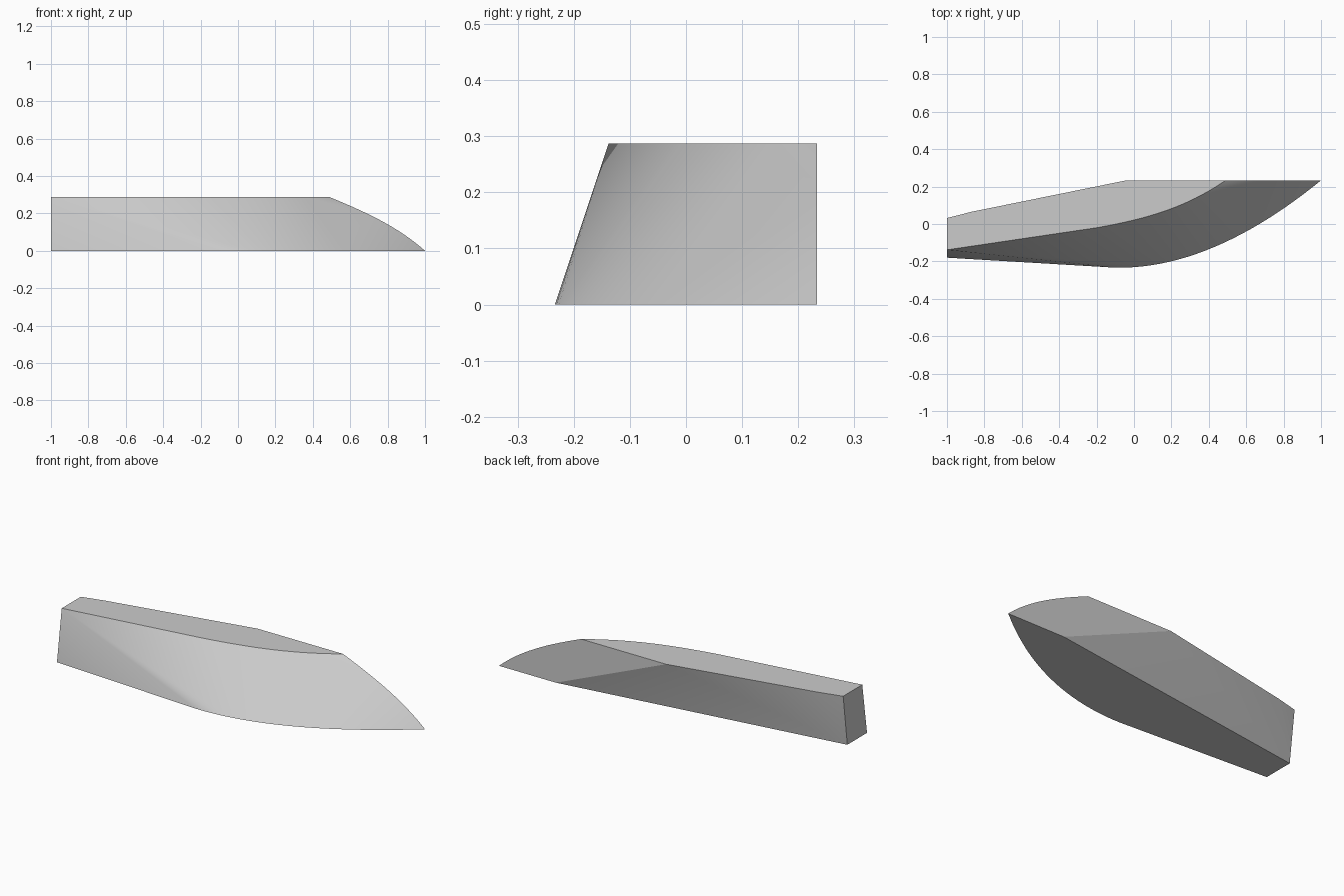
import bpy, bmesh, math
from mathutils import Vector
from mathutils.geometry import interpolate_bezier

if "Cube" in bpy.data.objects:
    bpy.data.objects.remove(bpy.data.objects["Cube"])

TOP = 0.287
BACK = 0.2335


def curve(pts, n):
    return interpolate_bezier(*[Vector(p) for p in pts], n)


# Lower outline: straight run, then swept front curve to the tip
points = [Vector(p) for p in [(-1, -0.18, 0), (-0.31, -0.219, 0),
                              (-1, -0.005, 0), (0.645, BACK, 0)]]
points += curve([(-0.1, -0.2335, 0), (0.27, -0.24, 0),
                 (0.64, -0.06, 0), (1, BACK, 0)], 24)

# Upper outline
points += [Vector(p) for p in [(-1, -0.138, TOP), (-1, 0.032, TOP),
                               (-0.87, 0.065, TOP), (-0.04, BACK, TOP)]]
points += curve([(-0.2, -0.02, TOP), (0.08, 0.03, TOP),
                 (0.28, 0.09, TOP), (0.49, BACK, TOP)], 20)

# Curved end edge lying in the flat back plane
points += curve([(0.49, BACK, TOP), (0.66, BACK, 0.217),
                 (0.85, BACK, 0.135), (1, BACK, 0)], 14)[1:-1]

# Skin the outlines into one faceted solid
bm = bmesh.new()
for p in points:
    bm.verts.new(p)
res = bmesh.ops.convex_hull(bm, input=bm.verts)
loose = [v for v in bm.verts if not v.link_faces]
bmesh.ops.delete(bm, geom=loose, context='VERTS')
bmesh.ops.recalc_face_normals(bm, faces=bm.faces)

mesh = bpy.data.meshes.new("wedge_body")
bm.to_mesh(mesh)
bm.free()
body = bpy.data.objects.new("wedge_body", mesh)
bpy.context.collection.objects.link(body)
bpy.context.view_layer.objects.active = body
body.select_set(True)
bpy.ops.object.shade_smooth_by_angle(angle=math.radians(20))
